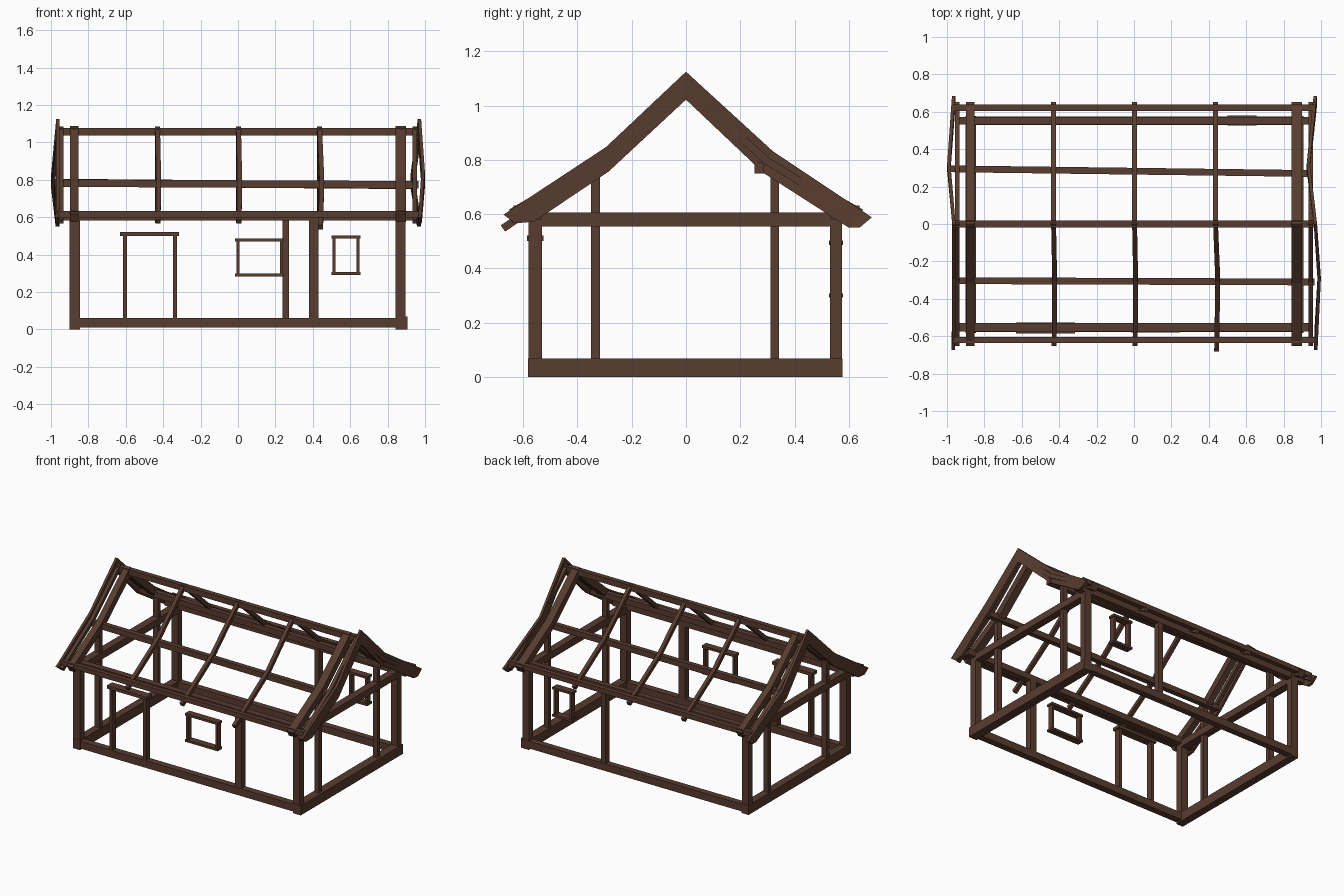
import bpy, bmesh
from mathutils import Vector

if "Cube" in bpy.data.objects:
    bpy.data.objects.remove(bpy.data.objects["Cube"])

wood = bpy.data.materials.new("dark_brown_wood")
wood.diffuse_color = (0.098, 0.045, 0.028, 1)
wood.use_nodes = True
wood.node_tree.nodes["Principled BSDF"].inputs["Base Color"].default_value = wood.diffuse_color


def make(name, verts, faces):
    me = bpy.data.meshes.new(name)
    me.from_pydata(verts, [], faces)
    bm = bmesh.new()
    bm.from_mesh(me)
    bmesh.ops.recalc_face_normals(bm, faces=bm.faces)
    bm.to_mesh(me)
    bm.free()
    me.materials.append(wood)
    ob = bpy.data.objects.new(name, me)
    bpy.context.collection.objects.link(ob)
    return ob


def loft(name, rings):
    """Skin a row of four-point rings and close the ends."""
    faces = [(3, 2, 1, 0), tuple(4 * (len(rings) - 1) + k for k in range(4))]
    for i in range(len(rings) - 1):
        for k in range(4):
            a, b = 4 * i + k, 4 * i + (k + 1) % 4
            faces.append((a, b, b + 4, a + 4))
    return make(name, [p for r in rings for p in r], faces)


def box(name, x0, x1, y0, y1, z0, z1):
    return loft(name, [[(x, y0, z0), (x, y1, z0), (x, y1, z1), (x, y0, z1)] for x in (x0, x1)])


def purlin(name, a, b, wy, wz):
    """Long roof timber between two points, roughly along x."""
    return loft(name, [[(x, y + sy * wy / 2, z + sz * wz / 2)
                        for sy, sz in ((-1, -1), (1, -1), (1, 1), (-1, 1))] for x, y, z in (a, b)])


def rafter(name, path, w, d):
    """Bent rafter pair: path of (x, y, z) centres, mitred at each bend."""
    rings = []
    for i, (x, y, z) in enumerate(path):
        dirs = [Vector((path[j + 1][1] - path[j][1], path[j + 1][2] - path[j][2])).normalized()
                for j in (i - 1, i) if 0 <= j < len(path) - 1]
        t = sum(dirs, Vector((0, 0))).normalized()
        n = Vector((-t.y, t.x))
        n *= d / 2 / max(0.3, t.dot(dirs[0]))
        rings.append([(x - w / 2, y - n.x, z - n.y), (x + w / 2, y - n.x, z - n.y),
                      (x + w / 2, y + n.x, z + n.y), (x - w / 2, y + n.x, z + n.y)])
    return loft(name, rings)


# Sills and tie beams
box("front_sill", -0.9, 0.89, -0.578, -0.53, 0.01, 0.062)
box("back_sill", -0.9, 0.89, 0.53, 0.575, 0.01, 0.062)
for side, x0, x1 in (("left", -0.9, -0.845), ("right", 0.842, 0.905)):
    box(side + "_sill", x0, x1, -0.582, 0.577, 0.0, 0.068)
for side, x0, x1 in (("left", -0.9, -0.845), ("right", 0.842, 0.895)):
    box(side + "_tie_beam", x0, x1, -0.58, 0.575, 0.555, 0.605)
    # Corner posts and gable studs
    box(side + "_front_corner_post", x0, x1, -0.58, -0.53, 0.05, 0.59)
    box(side + "_back_corner_post", x0, x1, 0.53, 0.575, 0.05, 0.59)
    box(side + "_front_stud", x0 + 0.008, x1 - 0.008, -0.35, -0.317, 0.05, 0.76)
    box(side + "_back_stud", x0 + 0.008, x1 - 0.008, 0.312, 0.343, 0.05, 0.76)

# Wall posts
box("front_wall_post", 0.38, 0.43, -0.575, -0.53, 0.05, 0.59)
box("back_wall_post", 0.237, 0.273, 0.53, 0.572, 0.05, 0.59)

# Door frame
box("door_lintel", -0.63, -0.315, -0.586, -0.526, 0.5, 0.522)
for side, x in (("left", -0.604), ("right", -0.336)):
    box(side + "_door_jamb", x - 0.011, x + 0.011, -0.578, -0.533, 0.05, 0.505)


# Window frames
def window(name, x0, x1, y0, y1, z0, z1):
    box(name + "_sill", x0, x1, y0, y1, z0, z0 + 0.016)
    box(name + "_head", x0, x1, y0, y1, z1 - 0.016, z1)
    for side, x in (("left", x0 + 0.006), ("right", x1 - 0.022)):
        box(f"{name}_{side}_jamb", x, x + 0.016, y0 + 0.006, y1 - 0.006, z0 + 0.01, z1 - 0.01)


window("front_window", -0.015, 0.246, -0.58, -0.53, 0.282, 0.485)
window("back_window", 0.5, 0.655, 0.527, 0.579, 0.292, 0.502)

# Wall plates, eaves timbers, mid purlins and ridge
purlin("front_wall_plate", (-0.955, -0.553, 0.602), (0.955, -0.553, 0.602), 0.045, 0.042)
purlin("back_wall_plate", (-0.955, 0.553, 0.602), (0.955, 0.553, 0.602), 0.04, 0.042)
purlin("front_eaves", (-0.965, -0.62, 0.615), (0.965, -0.62, 0.615), 0.032, 0.034)
purlin("back_eaves", (-0.965, 0.622, 0.615), (0.965, 0.622, 0.615), 0.034, 0.034)
purlin("front_mid_purlin", (-0.965, -0.303, 0.782), (0.965, -0.31, 0.773), 0.036, 0.04)
purlin("back_mid_purlin", (-0.985, 0.295, 0.785), (0.95, 0.27, 0.77), 0.036, 0.04)
purlin("ridge_beam", (-0.965, 0, 1.056), (0.965, 0, 1.056), 0.036, 0.04)

# Heavy gable rafters
for side, x in (("left", -0.876), ("right", 0.87)):
    rafter(side + "_gable_rafter",
           [(x, -0.64, 0.595), (x, -0.3, 0.795), (x, 0, 1.055), (x, 0.3, 0.79), (x, 0.64, 0.595)],
           0.046 if x < 0 else 0.055, 0.05)

# Thin common rafters, the right one with a longer front tail
for name, x, tail, bow in (("left_end", -0.945, 0.0, 0), ("left", -0.43, 0.0, 0.006),
                           ("middle", 0.003, 0.0, 0.006), ("right", 0.436, 0.03, 0.012),
                           ("right_end", 0.945, 0.0, 0)):
    rafter(name + "_rafter",
           [(x + bow / 2, -0.645 - tail, 0.577 - tail), (x + bow, -0.3, 0.8), (x, 0, 1.065),
            (x, 0.3, 0.795), (x, 0.645, 0.58)], 0.026, 0.028)

# Barge boards: top and bottom edge points from front eave to back eave
edge = [(-0.673, 0.598, -0.63, 0.566), (-0.64, 0.62, -0.56, 0.572), (-0.295, 0.847, -0.285, 0.757),
        (0, 1.125, 0, 1.022), (0.32, 0.832, 0.285, 0.752), (0.66, 0.605, 0.6, 0.55),
        (0.685, 0.588, 0.64, 0.55)]
bends = {"left": (-0.967, -0.965, -0.963, -0.963, -0.99, -0.966, -0.964),
         "right": (0.972, 0.974, 0.99, 0.97, 0.932, 0.966, 0.97)}
for side, xs in bends.items():
    h = 0.009
    loft(side + "_barge_board",
         [[(x - h, b, bz), (x + h, b, bz), (x + h, t, tz), (x - h, t, tz)]
          for x, (t, tz, b, bz) in zip(xs, edge)])
